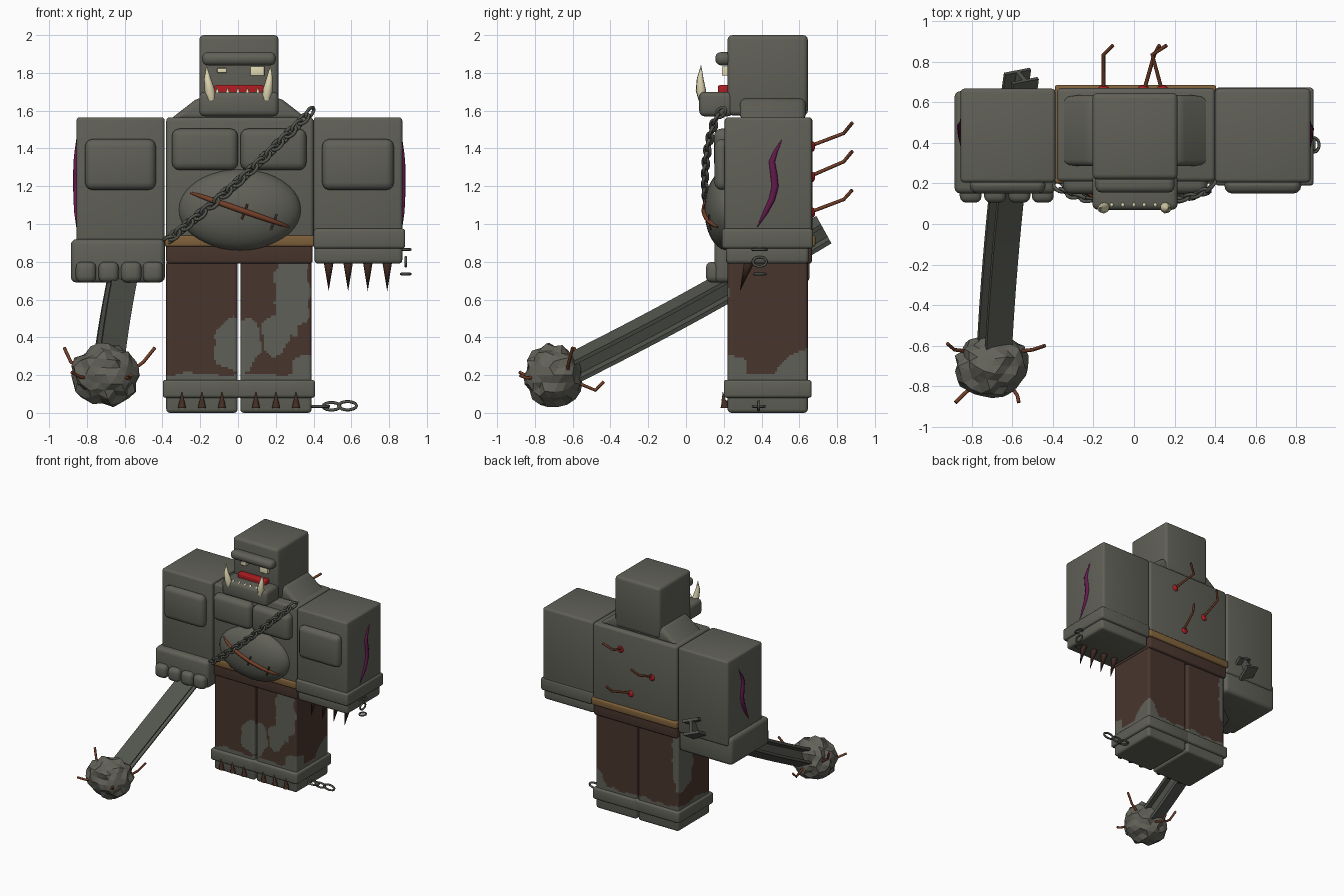
import bpy, bmesh, math, random
from mathutils import Vector, Matrix

if "Cube" in bpy.data.objects:
    bpy.data.objects.remove(bpy.data.objects["Cube"])

random.seed(4)

def material(name, r, g, b):
    m = bpy.data.materials.new(name)
    m.diffuse_color = (r, g, b, 1)
    m.use_nodes = True
    m.node_tree.nodes["Principled BSDF"].inputs["Base Color"].default_value = m.diffuse_color
    return m

SKIN = material("grey skin", .118, .118, .098)
PANTS = material("brown cloth", .066, .036, .027)
BELT = material("tan leather", .21, .118, .042)
RED = material("blood red", .42, .012, .015)
IVORY = material("ivory", .76, .70, .46)
PURPLE = material("purple scar", .13, .01, .075)
RUST = material("rust", .18, .05, .022)
CLAW = material("dark claw", .06, .028, .018)
STEEL = material("dark steel", .085, .09, .075)
ROCK = material("concrete", .125, .122, .10)

def finish(name, bm, mats, smooth=True):
    bmesh.ops.recalc_face_normals(bm, faces=bm.faces)
    me = bpy.data.meshes.new(name)
    bm.to_mesh(me)
    bm.free()
    for m in mats:
        me.materials.append(m)
    if smooth:
        me.shade_smooth()
        me.set_sharp_from_angle(angle=math.radians(40))
    ob = bpy.data.objects.new(name, me)
    bpy.context.collection.objects.link(ob)
    return ob

def box_bm(x0, x1, y0, y1, z0, z1, bevel, top=1.0):
    """Bevelled box from its bounds; top tapers the width of the upper face."""
    bm = bmesh.new()
    bmesh.ops.create_cube(bm, size=1)
    for v in bm.verts:
        t = top if v.co.z > 0 else 1
        v.co = Vector(((x0 + x1) / 2 + v.co.x * (x1 - x0) * t,
                       (y0 + y1) / 2 + v.co.y * (y1 - y0),
                       (z0 + z1) / 2 + v.co.z * (z1 - z0)))
    if bevel:
        bmesh.ops.bevel(bm, geom=bm.edges[:], offset=bevel, segments=3,
                        profile=.5, affect='EDGES')
    return bm

def box(name, bounds, mat, bevel=.02, top=1.0):
    return finish(name, box_bm(*bounds, bevel, top), [mat])

def tube(name, paths, r, mat, cyclic=False):
    """Round tubes along paths; a point may carry its own radius factor."""
    cu = bpy.data.curves.new(name, 'CURVE')
    cu.dimensions = '3D'
    cu.bevel_depth, cu.bevel_resolution, cu.use_fill_caps = r, 2, True
    for pts in paths:
        sp = cu.splines.new('POLY')
        sp.points.add(len(pts) - 1)
        sp.use_cyclic_u = cyclic
        for p, q in zip(sp.points, pts):
            p.co = (*q[:3], 1)
            p.radius = q[3] if len(q) > 3 else 1
    cu.materials.append(mat)
    ob = bpy.data.objects.new(name, cu)
    bpy.context.collection.objects.link(ob)
    bpy.ops.object.select_all(action='DESELECT')
    ob.select_set(True)
    bpy.context.view_layer.objects.active = ob
    bpy.ops.object.convert(target='MESH')
    ob.data.shade_smooth()
    ob.data.set_sharp_from_angle(angle=math.radians(50))
    return ob

def cones(name, ends, r, mat, tip=0):
    bm = bmesh.new()
    for a, b in ends:
        a, b = Vector(a), Vector(b)
        rot = (b - a).to_track_quat('Z', 'Y').to_matrix().to_4x4()
        bmesh.ops.create_cone(bm, cap_ends=True, segments=10, radius1=r, radius2=tip,
                              depth=(b - a).length,
                              matrix=Matrix.Translation((a + b) / 2) @ rot)
    return finish(name, bm, [mat])

def link(c, d, s, length=.037, width=.021):
    c, d, s = Vector(c), Vector(d).normalized(), Vector(s).normalized()
    return [c + d * length * math.cos(k * math.tau / 14) + s * width * math.sin(k * math.tau / 14)
            for k in range(14)]

# head and face
box("head", (-.205, .215, .22, .645, 1.575, 2.0), SKIN, .025)
box("brow", (-.19, .2, .155, .25, 1.84, 1.91), SKIN, .03)
box("jaw", (-.205, .215, .07, .25, 1.57, 1.70), SKIN, .028)
box("mouth", (-.125, .135, .17, .23, 1.68, 1.735), RED, .008)
box("left_eye", (-.11, -.06, .19, .23, 1.80, 1.825), IVORY, .004)
box("right_eye", (.065, .14, .19, .23, 1.785, 1.835), IVORY, .004)
cones("lower_teeth", [((x, .095, 1.69), (x, .095, 1.727)) for x in (-.11, -.055, 0, .05, .105)], .012, IVORY)
tube("tusks", [[(-.14, .09, 1.66, .9), (-.15, .078, 1.71, 1), (-.162, .075, 1.77, .65), (-.167, .08, 1.84, .05)],
               [(.15, .09, 1.66, .9), (.157, .078, 1.71, 1), (.167, .075, 1.77, .65), (.172, .08, 1.84, .05)]],
     .027, IVORY)

# torso
box("shoulder_hump", (-.365, .375, .285, .635, 1.55, 1.665), SKIN, .03, top=.6)
box("torso", (-.38, .40, .21, .67, .90, 1.565), SKIN, .02)
box("waist", (-.38, .395, .213, .667, .79, .92), PANTS, .015)
box("belt", (-.39, .405, .2, .685, .88, .94), BELT, .012)
box("left_chest", (-.35, 0, .148, .26, 1.285, 1.505), SKIN, .04)
box("right_chest", (.012, .362, .148, .26, 1.285, 1.505), SKIN, .04)
bm = bmesh.new()
bmesh.ops.create_uvsphere(bm, u_segments=32, v_segments=20, radius=1,
                          matrix=Matrix.Translation((.01, .22, 1.075)) @ Matrix.Diagonal((.325, .122, .215, 1)))
finish("belly", bm, [SKIN])

# belly scar and stitches, laid on the belly surface
def on_belly(x, z, *rad):
    k = 1 - ((x - .01) / .325) ** 2 - ((z - 1.075) / .215) ** 2
    return (x, .22 - .122 * math.sqrt(max(k, 0)), z, *rad)

tube("belly_scar", [[on_belly(-.25 + .52 * t, 1.165 - .18 * t, .35 + .65 * math.sin(math.pi * t) ** .5)
                     for t in [k / 12 for k in range(13)]]], .016, RUST)
tube("stitches", [[on_belly(x + d * .015, z + d * .04) for d in (-1, 0, 1)]
                  for x, z in ((-.12, 1.12), (.035, 1.065), (.19, 1.01))], .006, CLAW)

# chest chain
def chain_point(t):
    s = max(math.sin(math.pi * t), 0)
    return Vector((.38 - .75 * t, .185 - .085 * s ** .6, 1.59 - .675 * t - .025 * s))

links = []
for k in range(23):
    t = k / 22
    d = chain_point(min(t + .02, 1)) - chain_point(max(t - .02, 0))
    flat = d.cross(Vector((0, 1, 0))).normalized()
    out = d.cross(flat).normalized()
    links.append(link(chain_point(t), d, flat + out * (.5 if k % 2 else -.9)))
tube("chest_chain", links, .009, STEEL, True)

# legs: finely sliced boxes, torn cloth coloured by rule
HOLES = [(0, .22, .36, .13, .08, .14), (.285, .22, .66, .095, .05, .25), (.2, .22, .42, .08, .05, .11),
         (.39, .22, .22, .1, .1, .1), (.39, .645, .2, .1, .17, .13), (-.38, .6, .6, .06, .17, .28)]

def is_cloth(p):
    n = math.sin(31 * p.x + 17 * p.z) * math.sin(23 * p.y - 29 * p.z + 13 * p.x)
    if p.z < .205 + .012 * n:
        return False
    return all(((p.x - a) / r) ** 2 + ((p.y - b) / s) ** 2 + ((p.z - c) / h) ** 2 > 1 + .3 * n
               for a, b, c, r, s, h in HOLES)

for side, x0, x1 in (("left", -.38, -.002), ("right", .012, .39)):
    bm = box_bm(x0, x1, .22, .645, 0, .81, .02)
    for axis, lo, hi, n in ((0, x0, x1, 30), (1, .22, .645, 34), (2, .17, .81, 52)):
        no = Vector((axis == 0, axis == 1, axis == 2))
        for k in range(1, n):
            bmesh.ops.bisect_plane(bm, geom=bm.verts[:] + bm.edges[:] + bm.faces[:],
                                   plane_co=no * (lo + (hi - lo) * k / n), plane_no=no)
    for f in bm.faces:
        f.material_index = 1 if is_cloth(f.calc_center_median()) else 0
    finish(side + "_leg", bm, [SKIN, PANTS])
    box(side + "_ankle_band", (x0 - .018, x1 + .018, .2, .665, .08, .175), SKIN, .015)
    xs = [(x0 + x1) / 2 + k * .106 for k in (-1, 0, 1)]
    cones(side + "_toenails", [((x, .205, .025), (x, .205, .065)) for x in xs], .022, CLAW, .014)
    cones(side + "_toenail_tips", [((x, .2, .06), (x, .195, .115)) for x in xs], .013, CLAW)

# arms
box("right_arm", (.40, .87, .205, .667, .9, 1.565), SKIN, .018)
box("left_arm", (-.855, -.388, .205, .667, .85, 1.565), SKIN, .018)
box("right_arm_plate", (.445, .825, .15, .23, 1.18, 1.45), SKIN, .04)
box("left_arm_plate", (-.81, -.435, .15, .23, 1.18, 1.45), SKIN, .04)
box("right_cuff", (.40, .885, .19, .672, .87, .975), SKIN, .015)
box("right_hand", (.405, .87, .213, .65, .79, .89), SKIN, .02)
box("left_fist", (-.885, -.387, .15, .655, .69, .92), SKIN, .03)
for k, x in enumerate((-.805, -.685, -.565, -.45)):
    box("knuckle_%d" % (k + 1), (x - .054, x + .054, .105, .25, .69, .80), SKIN, .032)
cones("claws", [((x, .335, .80), (x, .285, .645)) for x in (.48, .583, .687, .79)], .027, CLAW)
wave = [(.51, 1.45, .1), (.475, 1.385, .6), (.455, 1.33, .9), (.465, 1.26, 1), (.472, 1.2, 1),
        (.455, 1.13, .9), (.42, 1.06, .7), (.375, .98, .1)]
tube("right_arm_scar", [[(.868, y, z, r) for y, z, r in wave]], .019, PURPLE)
tube("left_arm_scar", [[(-.854, y + .01, z, r) for y, z, r in wave]], .019, PURPLE)

# broken shackle chains on wrist and ankle
X, Y, Z = (1, 0, 0), (0, 1, 0), (0, 0, 1)
tube("wrist_chain", [link((.888, .39, .865), Y, X, .036, .025), link((.888, .39, .80), Y, Z, .036, .025),
                     link((.888, .39, .735), Y, X, .03, .025)], .007, STEEL, True)
tube("ankle_chain", [link((.435, .385, .035), X, Y, .045, .03), link((.495, .385, .035), X, Z, .045, .02),
                     link((.58, .385, .038), X, Z, .048, .022)], .008, STEEL, True)

# girder handle: I-beam section lofted along a slight bend
w, h, t = .068, .062, .011
half = [(-w, h), (w, h), (w, h - 2 * t), (t, h - 2 * t), (t, -h + 2 * t), (w, -h + 2 * t)]
section = half + [(-x, -z) for x, z in half]
roll = Matrix.Rotation(math.radians(-22), 2)
axis = Vector((0, .875, .484))
up = Vector((0, -.484, .875))
bm = bmesh.new()
rings = []
for k in range(13):
    s = k / 12
    y = .73 - 1.38 * s
    c = Vector((-.555 - .20 * s + .065 * s * s, y, .97 - .76 * s - .02 * math.sin(math.pi * s)))
    ring = []
    for a, b in section:
        q = roll @ Vector((a, b))
        ring.append(bm.verts.new(c + Vector((q.x, 0, 0)) + up * q.y))
    rings.append(ring)
for r0, r1 in zip(rings, rings[1:]):
    for k in range(12):
        j = (k + 1) % 12
        bm.faces.new((r0[k], r0[j], r1[j], r1[k]))
bm.faces.new(rings[0])
bm.faces.new(rings[-1])
finish("girder_handle", bm, [STEEL])

# concrete lump with bent bars
bm = bmesh.new()
bmesh.ops.create_icosphere(bm, subdivisions=3, radius=1)
for v in bm.verts:
    v.co *= random.uniform(.87, 1.06)
    v.co = Vector((-.70 + v.co.x * .185, -.70 + v.co.y * .16, .2 + v.co.z * .168))
finish("concrete_lump", bm, [ROCK], smooth=False)
tube("lump_bars", [[(-.80, -.63, .21), (-.885, -.62, .27), (-.92, -.59, .345)],
                   [(-.58, -.63, .21), (-.50, -.62, .27), (-.44, -.60, .345)],
                   [(-.77, -.78, .18), (-.835, -.835, .19), (-.88, -.88, .215)],
                   [(-.62, -.78, .19), (-.575, -.845, .185), (-.568, -.88, .20)],
                   [(-.69, -.60, .17), (-.69, -.48, .12), (-.69, -.435, .165)]], .009, RUST)

# bars stuck in the back, with wounds
bars = [((.14, 1.41), (.09, 1.48), (.16, 1.535)), ((-.15, 1.25), (-.15, 1.33), (-.105, 1.385)),
        ((.047, 1.06), (.10, 1.13), (.125, 1.18))]
tube("back_bars", [[(x, y, z) for (x, z), y in zip(b, (.65, .835, .88))] for b in bars], .0095, RUST)
bm = bmesh.new()
for (x, z), *_ in bars:
    bmesh.ops.create_uvsphere(bm, u_segments=12, v_segments=8, radius=1,
                              matrix=Matrix.Translation((x, .67, z)) @ Matrix.Diagonal((.027, .014, .027, 1)))
finish("back_wounds", bm, [RED])
